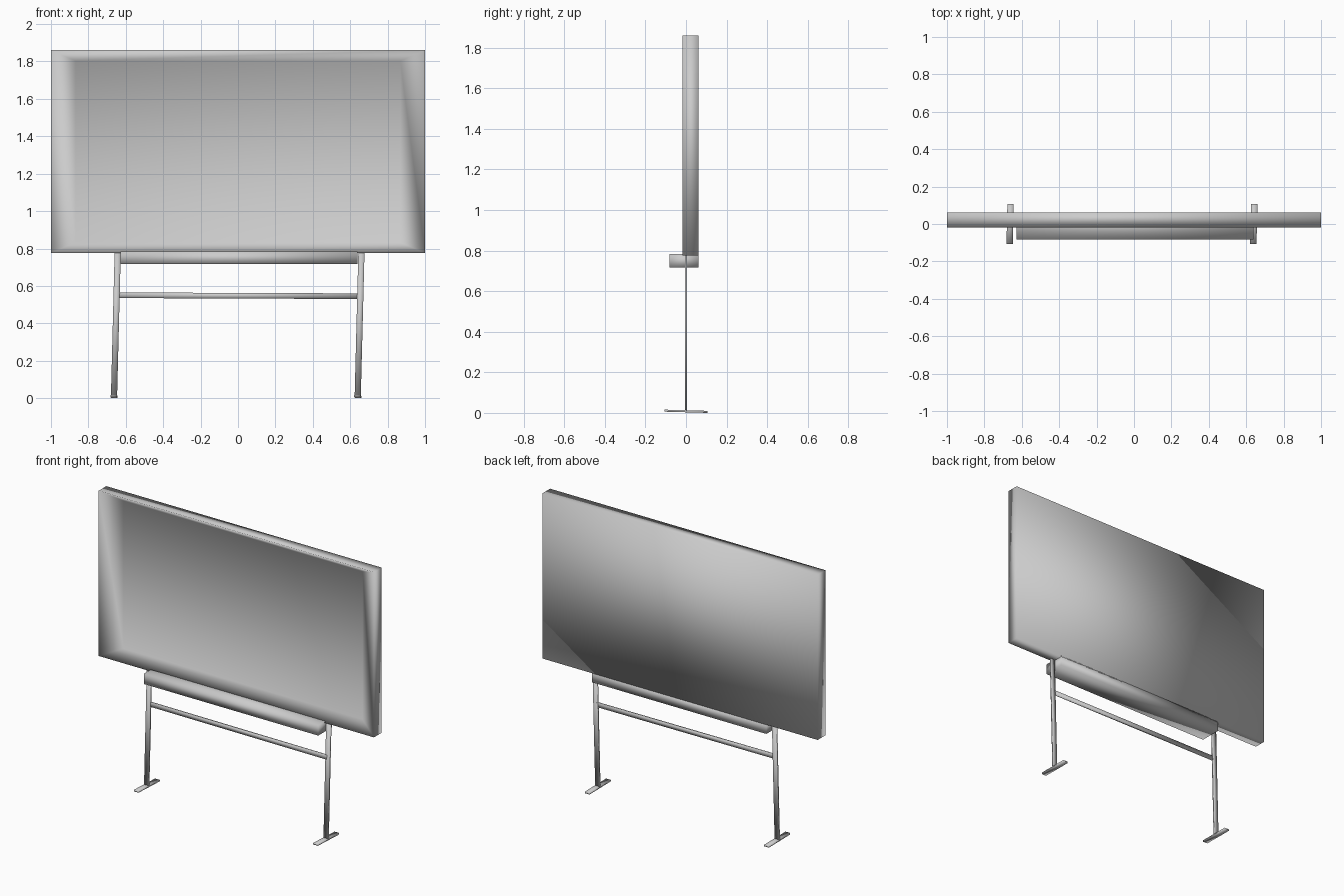
import bpy
import bmesh
from mathutils import Vector

cube = bpy.data.objects.get("Cube")
if cube:
    bpy.data.objects.remove(cube)

# One grey for every part
GREY = (0.6, 0.6, 0.6, 1)
grey = bpy.data.materials.new("plain grey")
grey.use_nodes = True
grey.diffuse_color = GREY
grey.node_tree.nodes["Principled BSDF"].inputs["Base Color"].default_value = GREY


def finish(name, bm):
    """Turn a bmesh into a smooth shaded grey object."""
    bmesh.ops.recalc_face_normals(bm, faces=bm.faces)
    mesh = bpy.data.meshes.new(name)
    bm.to_mesh(mesh)
    bm.free()
    mesh.materials.append(grey)
    mesh.shade_smooth()
    obj = bpy.data.objects.new(name, mesh)
    bpy.context.collection.objects.link(obj)
    return obj


def box(low, high):
    """A bmesh box between two opposite corners."""
    bm = bmesh.new()
    bmesh.ops.create_cube(bm, size=1)
    low, high = Vector(low), Vector(high)
    for v in bm.verts:
        v.co = (low + high) / 2 + v.co * (high - low)
    return bm


def bar(name, start, end, size, axis):
    """A thin box whose cross-sections follow a slightly slanted line."""
    start, end, half = Vector(start), Vector(end), Vector(size) / 2
    bm = box(-half, half)
    for v in bm.verts:
        at_end = v.co[axis] > 0
        v.co[axis] = 0
        v.co += end if at_end else start
    return finish(name, bm)


# Display panel with a deep dished front: sloped rim around a recessed face
panel = box((-1, -0.018, 0.776), (1, 0.062, 1.86))
front = min(panel.faces, key=lambda f: f.calc_center_median().y)
bmesh.ops.inset_individual(panel, faces=[front], thickness=0.05)
for v in front.verts:
    v.co = (0.868 if v.co.x > 0 else -0.868,
            0.052,
            1.803 if v.co.z > 1.3 else 0.833)
finish("display_panel", panel)

# Tray under the panel
finish("tray", box((-0.627, -0.082, 0.716), (0.64, 0.062, 0.783)))

# Legs and feet lean slightly to one side
for side, foot_x, top_x in (("right", -0.663, -0.643), ("left", 0.64, 0.66)):
    bar(side + "_leg", (foot_x, 0, 0.006), (top_x, 0, 0.783), (0.033, 0.009, 1), 2)
    bar(side + "_foot", (foot_x - 0.002, -0.107, 0.011), (foot_x + 0.003, 0.107, 0.005),
        (0.034, 1, 0.01), 1)

# Cross rail between the legs
bar("cross_rail", (-0.65, 0, 0.55), (0.65, 0, 0.545), (1, 0.009, 0.03), 0)
